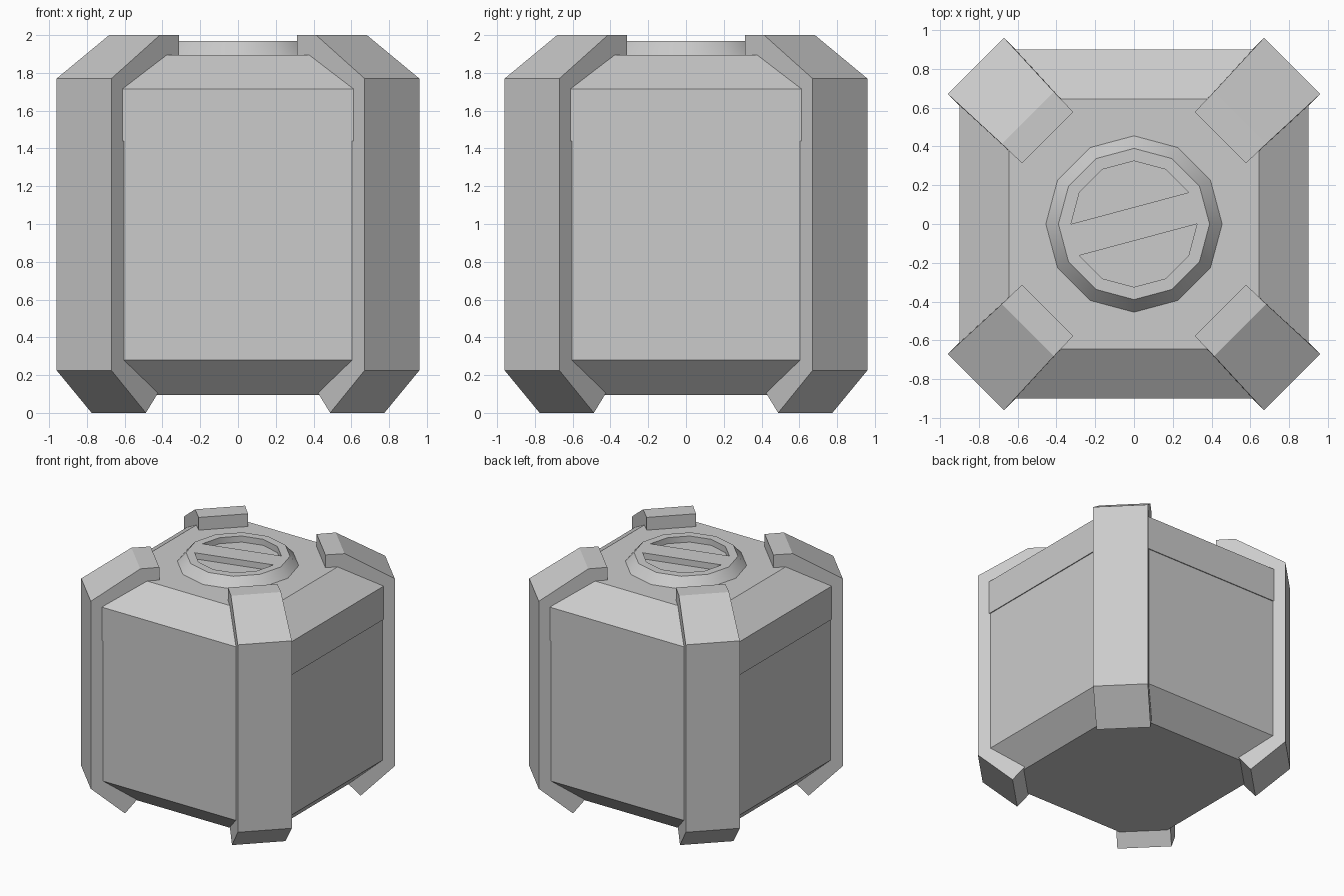
import bpy, bmesh
from math import cos, sin, pi
from mathutils import Matrix

if "Cube" in bpy.data.objects:
    bpy.data.objects.remove(bpy.data.objects["Cube"])


def finish(name, bm):
    bmesh.ops.recalc_face_normals(bm, faces=bm.faces)
    mesh = bpy.data.meshes.new(name)
    bm.to_mesh(mesh)
    bm.free()
    obj = bpy.data.objects.new(name, mesh)
    bpy.context.collection.objects.link(obj)
    return obj


def bridge(bm, a, b):
    n = len(a)
    for i in range(n):
        bm.faces.new((a[i], a[(i + 1) % n], b[(i + 1) % n], b[i]))


def shell(name, levels):
    """Loft square rings with cut corners: (half width, half flat side, z)."""
    bm = bmesh.new()
    rings = []
    for h, c, z in levels:
        pts = [(h, -c), (h, c), (c, h), (-c, h), (-h, c), (-h, -c), (-c, -h), (c, -h)]
        rings.append([bm.verts.new((x, y, z)) for x, y in pts])
    for a, b in zip(rings, rings[1:]):
        bridge(bm, a, b)
    bm.faces.new(rings[0])
    bm.faces.new(rings[-1])
    return finish(name, bm)


# Container body and its slightly wider lid
shell("body", [(0.70, 0.46, 0.095), (0.893, 0.65, 0.28), (0.893, 0.65, 1.45)])
shell("lid", [(0.90, 0.655, 1.44), (0.90, 0.655, 1.715), (0.645, 0.42, 1.895)])

# Corner posts: side profile (radius, z, half width), swept across the corner
PROFILE = [(0.63, 2.0, 0.187), (0.775, 2.0, 0.190), (1.153, 1.77, 0.205),
           (1.153, 0.225, 0.205), (0.893, 0.0, 0.203), (0.785, 0.125, 0.203),
           (1.0, 0.32, 0.203), (1.0, 1.65, 0.203), (0.63, 1.85, 0.187)]


def post(name, angle):
    bm = bmesh.new()
    left = [bm.verts.new((r, -w, z)) for r, z, w in PROFILE]
    right = [bm.verts.new((r, w, z)) for r, z, w in PROFILE]
    bridge(bm, left, right)
    bm.faces.new(left)
    bm.faces.new(right)
    bmesh.ops.transform(bm, matrix=Matrix.Rotation(angle, 4, 'Z'), verts=bm.verts)
    return finish(name, bm)


for i, label in enumerate(("back_right", "back_left", "front_left", "front_right")):
    post("corner_post_" + label, pi / 4 + i * pi / 2)

# Twist cap: tapered twelve-sided disc with two recesses leaving a slanted grip bar
bm = bmesh.new()
rings = [[bm.verts.new((r * cos(k * pi / 6), r * sin(k * pi / 6), z)) for k in range(12)]
         for r, z in ((0.455, 1.88), (0.455, 1.895), (0.39, 1.97), (0.325, 1.97))]
for a, b in zip(rings, rings[1:]):
    bridge(bm, a, b)
bm.faces.new(rings[0])
inner = rings[-1]
bm.faces.new((inner[0], inner[1], inner[6], inner[7]))
halves = [bm.faces.new(inner[1:7]), bm.faces.new(inner[7:] + inner[:1])]
pockets = bmesh.ops.extrude_discrete_faces(bm, faces=halves)["faces"]
bmesh.ops.translate(bm, vec=(0, 0, -0.05), verts=[v for f in pockets for v in f.verts])
cap = finish("twist_cap", bm)
bpy.context.view_layer.objects.active = cap
cap.select_set(True)
bpy.ops.object.shade_smooth_by_angle(angle=pi / 5)
